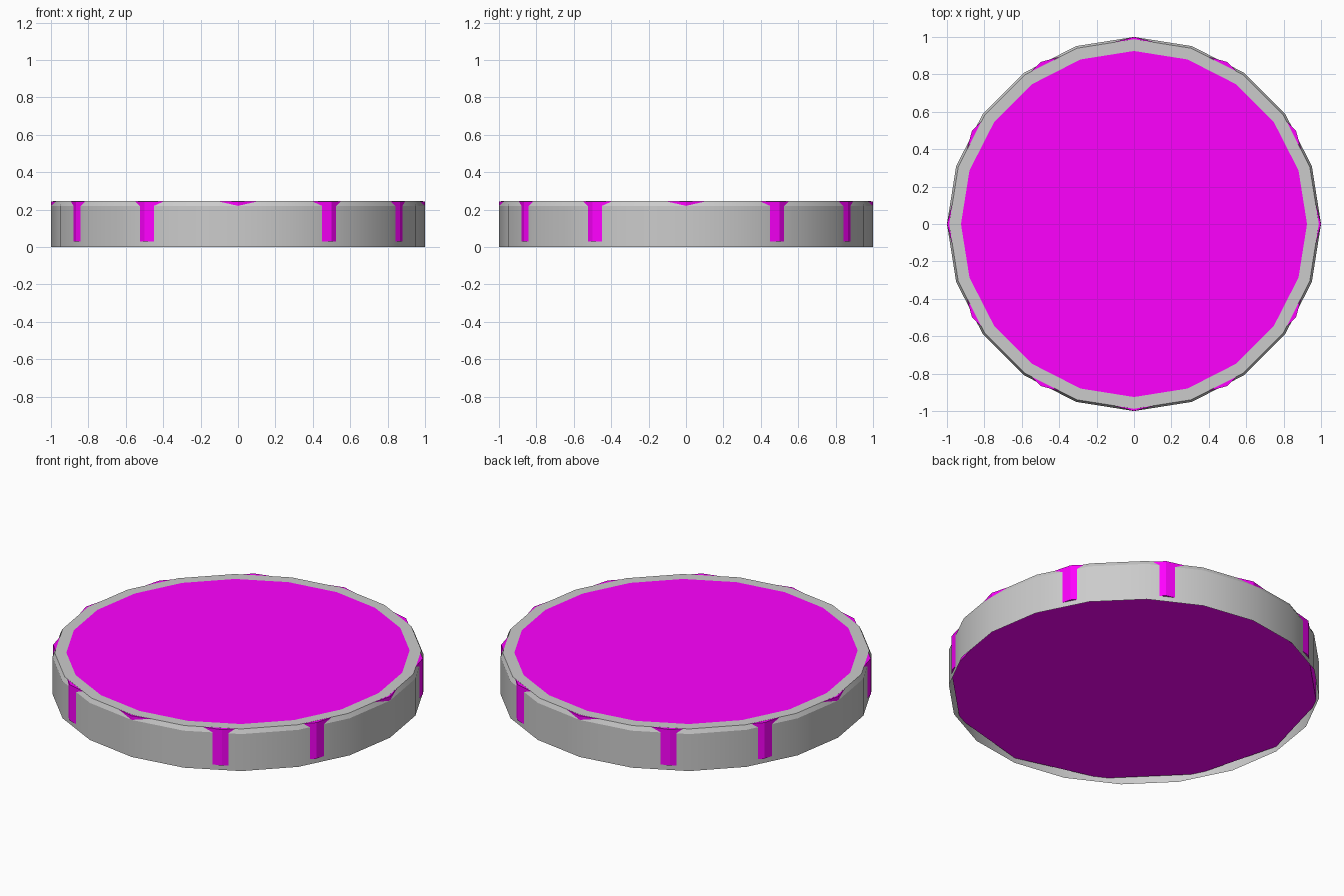
import bpy, bmesh
from math import cos, sin, tau, radians

if "Cube" in bpy.data.objects:
    bpy.data.objects.remove(bpy.data.objects["Cube"])


def lathe(name, profile, sides, cap=False):
    """Revolve a (radius, z) profile listed from the bottom outside upwards."""
    bm = bmesh.new()
    rings = [[bm.verts.new((r * cos(tau * i / sides), r * sin(tau * i / sides), z))
              for i in range(sides)] for r, z in profile]
    for low, high in zip(rings, rings[1:]):
        for i in range(sides):
            j = (i + 1) % sides
            bm.faces.new((low[i], low[j], high[j], high[i]))
    if cap:
        bm.faces.new(rings[0][::-1])
        bm.faces.new(rings[-1])
    mesh = bpy.data.meshes.new(name)
    bm.to_mesh(mesh)
    bm.free()
    obj = bpy.data.objects.new(name, mesh)
    bpy.context.collection.objects.link(obj)
    return obj


# Open 20-sided rim: straight wall, small chamfer, flat top lip
rim = lathe("rim", [(1.0, 0.0), (1.0, 0.22), (0.988, 0.245), (0.925, 0.245)], 20)
bpy.context.view_layer.objects.active = rim
rim.select_set(True)
bpy.ops.object.shade_smooth_by_angle(angle=radians(25))

# Solid 12-sided core whose corners poke through the rim
core = lathe("core_disc", [(1.0, 0.03), (1.0, 0.2445)], 12, cap=True)
magenta = bpy.data.materials.new("magenta")
magenta.diffuse_color = (1.0, 0.0, 1.0, 1.0)
magenta.use_nodes = True
magenta.node_tree.nodes["Principled BSDF"].inputs["Base Color"].default_value = magenta.diffuse_color
core.data.materials.append(magenta)
